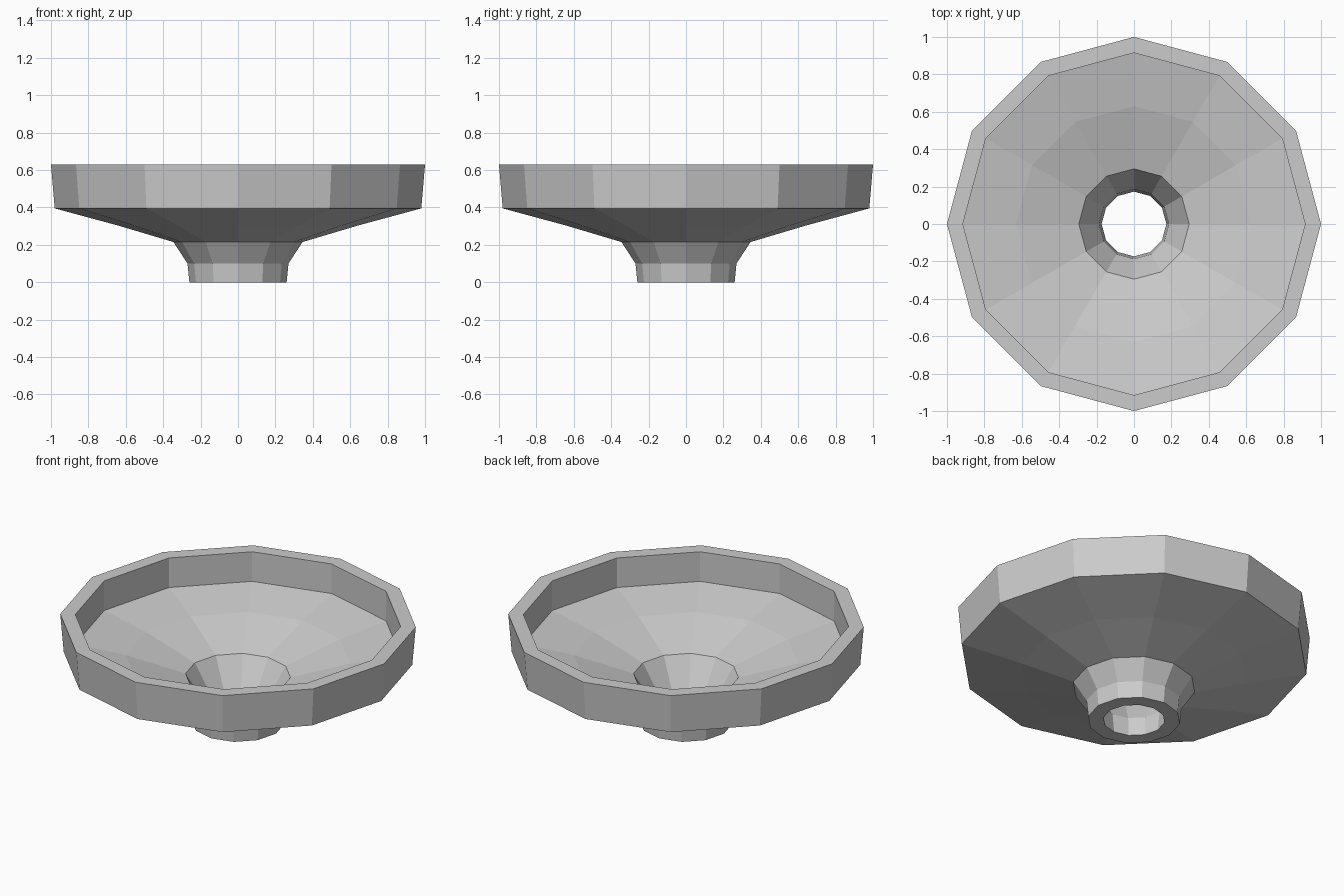
import bpy, bmesh
from math import cos, sin, tau

if "Cube" in bpy.data.objects:
    bpy.data.objects.remove(bpy.data.objects["Cube"])

SIDES = 12

# Closed wall cross-section (radius, height): outside going up, then inside going down
PROFILE = [
    (0.26, 0.0), (0.27, 0.10), (0.345, 0.215), (0.64, 0.303), (0.98, 0.395), (1.0, 0.63),
    (0.915, 0.63), (0.915, 0.447), (0.63, 0.39), (0.295, 0.29), (0.187, 0.12), (0.173, 0.0),
]


def lathe(name, profile, sides):
    """Revolve a closed cross-section around z with flat facets."""
    bm = bmesh.new()
    rings = [[bm.verts.new((r * cos(tau * i / sides), r * sin(tau * i / sides), z))
              for r, z in profile] for i in range(sides)]
    n = len(profile)
    for i in range(sides):
        a, b = rings[i], rings[(i + 1) % sides]
        for j in range(n):
            k = (j + 1) % n
            bm.faces.new((a[j], b[j], b[k], a[k]))
    bmesh.ops.recalc_face_normals(bm, faces=bm.faces)
    mesh = bpy.data.meshes.new(name)
    bm.to_mesh(mesh)
    bm.free()
    obj = bpy.data.objects.new(name, mesh)
    bpy.context.collection.objects.link(obj)
    return obj


# Wide open funnel bowl with its hollow foot
lathe("funnel_bowl", PROFILE, SIDES)
